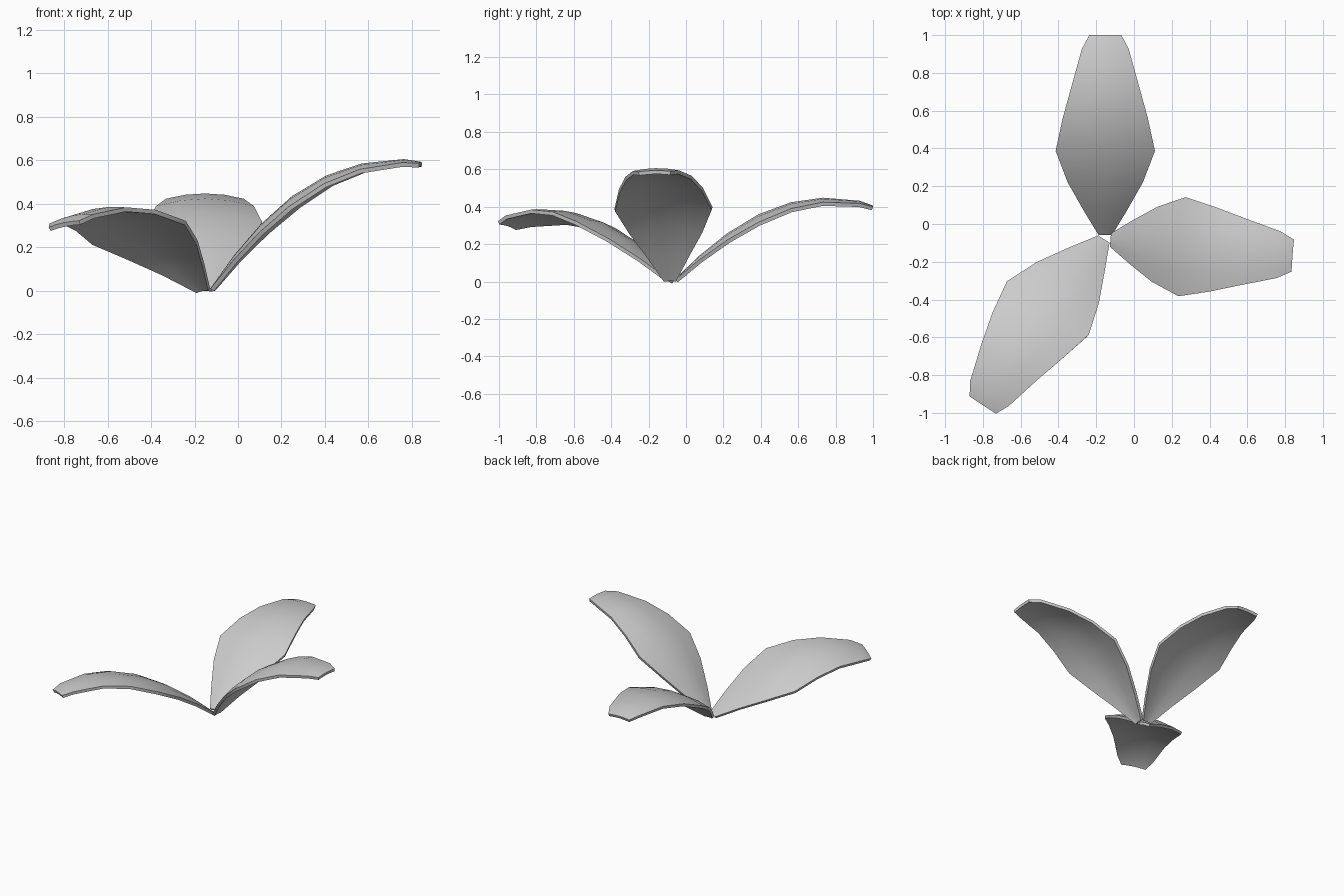
import bpy, math
from mathutils import Matrix

if "Cube" in bpy.data.objects:
    bpy.data.objects.remove(bpy.data.objects["Cube"])

# Leaf stations: distance along, height, half width, edge droop
STATIONS = [
    (0.00, 0.00, 0.036, 0.004),
    (0.13, 0.125, 0.115, 0.022),
    (0.28, 0.245, 0.200, 0.036),
    (0.445, 0.345, 0.263, 0.042),
    (0.62, 0.410, 0.225, 0.034),
    (0.79, 0.434, 0.178, 0.024),
    (0.985, 0.418, 0.124, 0.014),
    (1.058, 0.392, 0.085, 0.006),
]
ACROSS = (-1, -0.5, 0, 0.5, 1)


def make_leaf(name, root, yaw, pitch, roll):
    n = len(ACROSS)
    verts = [(u * w, y, z - d * u * u) for y, z, w, d in STATIONS for u in ACROSS]
    faces = [(r * n + c, r * n + c + 1, (r + 1) * n + c + 1, (r + 1) * n + c)
             for r in range(len(STATIONS) - 1) for c in range(n - 1)]
    mesh = bpy.data.meshes.new(name)
    mesh.from_pydata(verts, [], faces)
    rot = (Matrix.Rotation(math.radians(yaw), 4, 'Z')
           @ Matrix.Rotation(math.radians(pitch), 4, 'X')
           @ Matrix.Rotation(math.radians(roll), 4, 'Y'))
    mesh.transform(Matrix.Translation(root) @ rot)
    obj = bpy.data.objects.new(name, mesh)
    bpy.context.collection.objects.link(obj)
    # Thin blade thickness, added underneath
    mod = obj.modifiers.new("thickness", 'SOLIDIFY')
    mod.thickness = 0.02
    mod.offset = -1
    bpy.context.view_layer.objects.active = obj
    obj.select_set(True)
    bpy.ops.object.modifier_apply(modifier=mod.name)
    bpy.ops.object.shade_smooth_by_angle(angle=math.radians(35))
    obj.select_set(False)
    return obj


# Three copies of one arched leaf, fanned around the base
make_leaf("leaf_back", (-0.152, -0.058, 0.014), 0, 0, 0)
make_leaf("leaf_right", (-0.125, -0.085, 0.014), -94.5, 10.6, 1)
make_leaf("leaf_front_left", (-0.16, -0.08, 0.014), 147.5, -4.6, 10.2)
